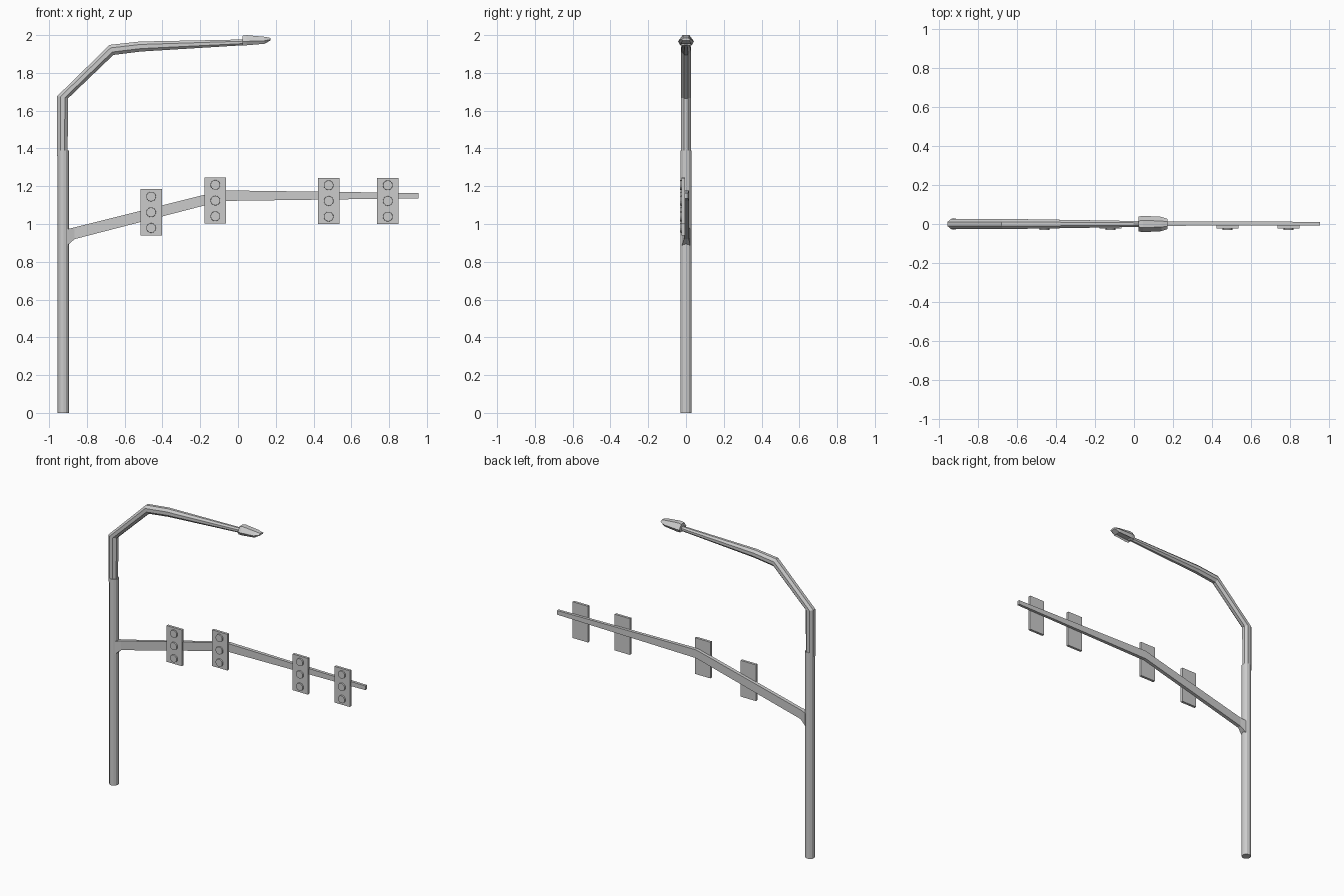
import bpy, bmesh, math

if "Cube" in bpy.data.objects:
    bpy.data.objects.remove(bpy.data.objects["Cube"])


def loft(name, rings):
    """Skin a list of equal-length closed rings and cap both ends."""
    bm = bmesh.new()
    vs = [[bm.verts.new(p) for p in r] for r in rings]
    n = len(rings[0])
    for a, b in zip(vs, vs[1:]):
        for i in range(n):
            j = (i + 1) % n
            bm.faces.new((a[i], a[j], b[j], b[i]))
    bm.faces.new(vs[0][::-1])
    bm.faces.new(vs[-1])
    bmesh.ops.recalc_face_normals(bm, faces=bm.faces[:])
    me = bpy.data.meshes.new(name)
    bm.to_mesh(me)
    bm.free()
    ob = bpy.data.objects.new(name, me)
    bpy.context.collection.objects.link(ob)
    return ob


def oval(outer, inner, half_y, n=8):
    """Mitred ring between an outer and inner (x, z) point."""
    ring = []
    for i in range(n):
        a = 2 * math.pi * (i + 0.5) / n
        t = 0.5 + 0.5 * math.cos(a) / math.cos(math.pi / n)
        ring.append((inner[0] + (outer[0] - inner[0]) * t, half_y * math.sin(a),
                     inner[1] + (outer[1] - inner[1]) * t))
    return ring


def rect(x, z0, z1, y0, y1):
    return [(x, y0, z0), (x, y1, z0), (x, y1, z1), (x, y0, z1)]


def disc(x, y, z, r, n=16):
    return [(x + r * math.cos(2 * math.pi * i / n), y,
             z + r * math.sin(2 * math.pi * i / n)) for i in range(n)]


# Main pole
bpy.ops.mesh.primitive_cylinder_add(vertices=12, radius=0.03, depth=1.39,
                                    location=(-0.925, 0, 0.695))
bpy.context.object.name = "main_pole"

# Bent, tapering lamp arm
loft("lamp_arm", [
    oval((-0.957, 1.36), (-0.902, 1.36), 0.028),
    oval((-0.957, 1.677), (-0.900, 1.665), 0.028),
    oval((-0.680, 1.948), (-0.660, 1.895), 0.028),
    oval((-0.520, 1.966), (-0.515, 1.913), 0.026),
    oval((0.040, 1.977), (0.040, 1.947), 0.016)])


# Lamp head with a recessed underside
def head_ring(x, z0, zm, z1, s):
    half = [(0.030 * s, z0), (0.042 * s, zm), (0.018 * s, z1)]
    return [(x, y, z) for y, z in half] + [(x, -y, z) for y, z in half[::-1]]


head = loft("lamp_head", [
    head_ring(0.024, 1.945, 1.965, 1.996, 0.9),
    head_ring(0.045, 1.946, 1.967, 2.000, 1.0),
    head_ring(0.140, 1.954, 1.970, 1.991, 0.88),
    head_ring(0.173, 1.972, 1.977, 1.985, 0.6)])
bm = bmesh.new()
bm.from_mesh(head.data)
under = [f for f in bm.faces if f.normal.z < -0.9]
bmesh.ops.inset_region(bm, faces=under, thickness=0.006, depth=-0.012)
bm.to_mesh(head.data)
bm.free()

# Signal mast arm with flared root at the pole
loft("signal_arm", [
    rect(-0.905, 0.885, 0.972, -0.022, 0.022),
    rect(-0.865, 0.920, 0.982, -0.010, 0.015),
    rect(-0.085, 1.122, 1.178, -0.010, 0.015),
    rect(0.955, 1.136, 1.164, -0.007, 0.011)])

# Signal panels, each with three lenses
for k, (x, z) in enumerate([(-0.46, 1.062), (-0.12, 1.124),
                            (0.48, 1.122), (0.793, 1.122)], 1):
    loft(f"signal_panel_{k}", [
        rect(x + s * 0.057, z - 0.122, z + 0.122, -0.023, -0.006) for s in (-1, 1)])
    for i, name in enumerate(("lower", "middle", "upper")):
        zc = z + (i - 1) * 0.083
        loft(f"signal_lens_{name}_{k}", [disc(x, -0.020, zc, 0.026),
                                         disc(x, -0.032, zc, 0.025)])
